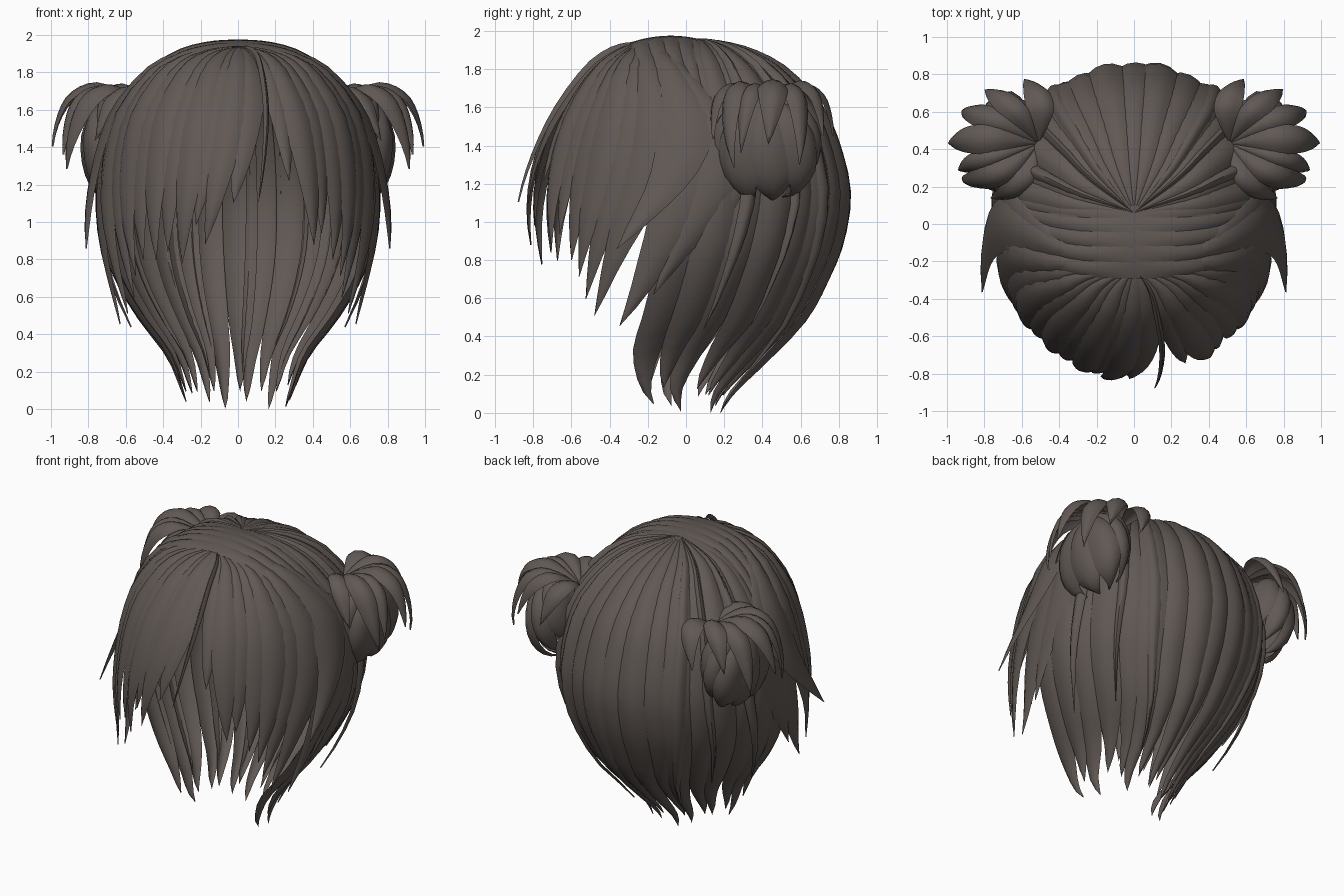
import bpy, bmesh, math, random
from mathutils import Vector

if "Cube" in bpy.data.objects:
    bpy.data.objects.remove(bpy.data.objects["Cube"])

random.seed(4)

hair = bpy.data.materials.new("dark brown hair")
hair.diffuse_color = (0.118, 0.098, 0.089, 1)
hair.use_nodes = True
hair.node_tree.nodes["Principled BSDF"].inputs["Base Color"].default_value = hair.diffuse_color

# Profiles: height, half width, side line y, front or back extent y
BACK = [(1.96, 0, .06, .06), (1.94, .16, .06, .20), (1.89, .33, .06, .36),
        (1.79, .47, .07, .53), (1.60, .62, .09, .70), (1.40, .69, .10, .79),
        (1.15, .725, .08, .845), (.90, .71, .03, .81), (.70, .64, -.02, .73),
        (.50, .52, -.08, .62), (.30, .37, -.16, .43), (.12, .30, -.17, .25),
        (.0, .26, -.10, .18)]
FRONT = [(1.935, 0, -.24, -.24), (1.92, .16, -.20, -.29), (1.88, .33, -.15, -.37),
         (1.79, .475, -.09, -.50), (1.60, .63, .01, -.65), (1.40, .70, .06, -.75),
         (1.20, .73, .06, -.81), (1.00, .73, -.01, -.83), (.80, .70, -.11, -.81),
         (.60, .65, -.21, -.77), (.45, .61, -.30, -.72)]
# Bands over the crown: height, half width, y
CROWN = [(1.975, 0, -.08), (1.955, .16, -.08), (1.90, .32, -.07), (1.79, .48, -.04),
         (1.60, .63, 0), (1.40, .70, .03), (1.20, .725, .05)]
# Fan over each bun: radius and rise from its root
FAN = [(0, 0), (.13, .06), (.26, .08), (.37, .03), (.43, -.08), (.46, -.23), (.45, -.36)]


def spline(rows, u):
    """Smooth interpolation of table rows at fractional index u."""
    n = len(rows) - 1
    i = max(0, min(n - 1, int(u)))
    f = u - i
    a, b, c, d = (rows[max(0, min(n, k))] for k in (i - 1, i, i + 1, i + 2))
    return [q + .5 * f * (r - p + f * (2 * p - 5 * q + 4 * r - s + f * (3 * (q - r) + s - p)))
            for p, q, r, s in zip(a, b, c, d)]


def row_at(rows, z):
    """Fractional row index at height z."""
    for i in range(len(rows) - 1):
        z0, z1 = rows[i][0], rows[i + 1][0]
        if z0 >= z >= z1:
            return i + (z0 - z) / (z0 - z1)
    return len(rows) - 1


def back_surface(a, u):
    z, w, yc, ye = spline(BACK, u)
    return Vector((w * math.cos(a), yc + (ye - yc) * math.sin(a), z))


def front_surface(a, u):
    z, w, yc, ye = spline(FRONT, u)
    return Vector((w * math.sin(a), yc + (ye - yc) * math.cos(a), z))


def crown_surface(a, u):
    z, w, y = spline(CROWN, u)
    return Vector((w, y + a, z - .8 * a * a))


def head_core(p):
    return Vector((0, 0, .5 + .5 * p.z))


BUN = Vector((.67, .42, 1.40))


def bun_surface(a, u):
    # ball of locks, pole tilted outward and up
    x, y, z = math.sin(u) * math.cos(a), math.sin(u) * math.sin(a), math.cos(u)
    return BUN + Vector((.15 * (.9 * x + .44 * z), .27 * y, .28 * (.9 * z - .44 * x)))


def fan_surface(a, u):
    r, h = spline(FAN, u)
    return Vector((.51 + r * math.cos(a), .43 + .76 * r * math.sin(a), 1.62 + h))


def bun_core(p):
    return Vector((.62, .42, 1.40))


def lock(bm, surf, core, a0, a1, end, width, lift=0, flick=0, taper=.45,
         bulge=.03, side=1, rows=16, power=.75):
    """One pointed, ridged lock lying on a surface; angles in degrees."""
    a0, a1, width = map(math.radians, (a0, a1, width))
    cols, grid = 4, []
    for j in range(rows + 1):
        t = j / rows
        u = end * t
        a = a0 + (a1 - a0) * t ** 1.8
        w = width * min(1, (1 - t) / taper) ** power
        line = []
        for i in range(cols + 1):
            s = 2 * i / cols - 1
            p = surf(a + s * w, u)
            grow = min(1, t * 3)
            narrow = .25 + .75 * w / width
            off = grow * (lift + bulge * narrow * (.75 - s * s)) + flick * t ** 4
            p = p + (p - core(p)).normalized() * off
            line.append(p)
        grid.append(line)
    # keep faces turned outward
    m = grid[rows // 2]
    n = (m[3] - m[1]).cross(grid[rows // 2 + 1][2] - m[2])
    flip = n.dot(m[2] - core(m[2])) < 0
    if side < 0:
        flip = not flip
    vs = [[bm.verts.new((p.x * side, p.y, max(0, p.z))) for p in line] for line in grid]
    for j in range(rows):
        for i in range(cols):
            q = [vs[j][i], vs[j][i + 1], vs[j + 1][i + 1], vs[j + 1][i]]
            bm.faces.new(q[::-1] if flip else q)


def finish(bm, name):
    bmesh.ops.remove_doubles(bm, verts=bm.verts, dist=.0002)
    me = bpy.data.meshes.new(name)
    bm.to_mesh(me)
    bm.free()
    me.materials.append(hair)
    ob = bpy.data.objects.new(name, me)
    bpy.context.collection.objects.link(ob)
    bpy.ops.object.select_all(action='DESELECT')
    ob.select_set(True)
    bpy.context.view_layer.objects.active = ob
    bpy.ops.object.shade_smooth_by_angle(angle=math.radians(50))
    return ob


# Bands running from the crest down both sides, closing the crown
bm = bmesh.new()
for y, z in ((-.16, 1.25), (-.08, 1.3), (0, 1.2), (.08, 1.25), (.15, 1.3)):
    for side in (1, -1):
        lock(bm, crown_surface, head_core, math.degrees(y), math.degrees(y * .7),
             row_at(CROWN, z), 2.9, lift=.006, taper=.3, bulge=.02, side=side)
finish(bm, "crown_bands")

# Long back locks, tucking in at the nape
bm = bmesh.new()
count = 17
for i in range(count):
    a = -4 + 188 * i / (count - 1)
    tip = random.choice((.02, .06, .10, .14))
    lock(bm, back_surface, head_core, a, a + random.uniform(-4, 4), row_at(BACK, tip),
         7.5, lift=.01 * (i % 2), taper=.16, bulge=.026, rows=28, power=.6)
# Loose strays over the back and sides: start angle, tip angle, tip height, width, flick
for a0, a1, z, w, fl in ((22, 14, .48, 3.5, .07), (42, 36, .48, 2.5, .02),
                         (52, 58, .22, 4, .03)):
    for side in (1, -1):
        lock(bm, back_surface, head_core, a0, a1, row_at(BACK, z), w, lift=.02,
             flick=fl, taper=.4, side=side)
finish(bm, "back_locks")

# Fringe: start angle, tip angle, tip height, half width
bm = bmesh.new()
fringe = [(9, -2, 1.10, 9), (2, -14, .88, 8), (-7, -18, .98, 8), (-16, -25, .78, 8),
          (-26, -32, .84, 8), (-36, -38, .80, 8), (19, 22, 1.22, 7), (26, 34, .88, 8),
          (36, 38, .94, 8)]
for i, (a0, a1, z, w) in enumerate(fringe):
    lock(bm, front_surface, head_core, a0, a1, row_at(FRONT, z), w,
         lift=.012 * (i % 2), taper=.45, bulge=.025)
# Thin loose strand along the parting
lock(bm, front_surface, head_core, 17, 8, row_at(FRONT, 1.10), 2, lift=.03, flick=.03, taper=.6)
# Side locks sweeping forward, on both sides: as the fringe, then flick and taper
sides = [(46, 46, .80, 8, 0, .4), (55, 52, .72, 8, 0, .4), (65, 57, .60, 8, .01, .38),
         (76, 65, .53, 8.5, .01, .35), (90, 84, .47, 11, .02, .32),
         (99, 93, .62, 9, 0, .3), (106, 102, .80, 7, 0, .3), (96, 72, .87, 11, .13, .4)]
for i, (a0, a1, z, w, fl, tp) in enumerate(sides):
    for side in (1, -1):
        lock(bm, front_surface, head_core, a0, a1, row_at(FRONT, z), w,
             lift=.012 * (i % 2) + .003, flick=fl, taper=tp, bulge=.025, side=side)
finish(bm, "fringe_locks")

# Side buns: a ball of locks with a ragged fan on top
fan = [(-76, -56, 4.7, 18, 0), (-46, -30, 5.7, 17, .012), (-20, -24, 5.2, 15, 0),
       (8, 0, 4.9, 22, .02), (36, 28, 5.6, 17, 0), (62, 52, 4.6, 17, .015),
       (96, 80, 4.6, 18, 0)]
for side, word in ((1, "left"), (-1, "right")):
    bm = bmesh.new()
    for i in range(8):
        a = 360 * i / 8
        lock(bm, bun_surface, bun_core, a, a + 16, 2.8, 28, lift=.01 * (i % 2),
             taper=.35, bulge=.03, side=side, rows=12)
    for a0, a1, end, w, up in fan:
        lock(bm, fan_surface, bun_core, a0, a1, end, w, lift=up,
             taper=.6, bulge=.04, side=side, rows=14, power=.9)
    finish(bm, word + "_bun")
